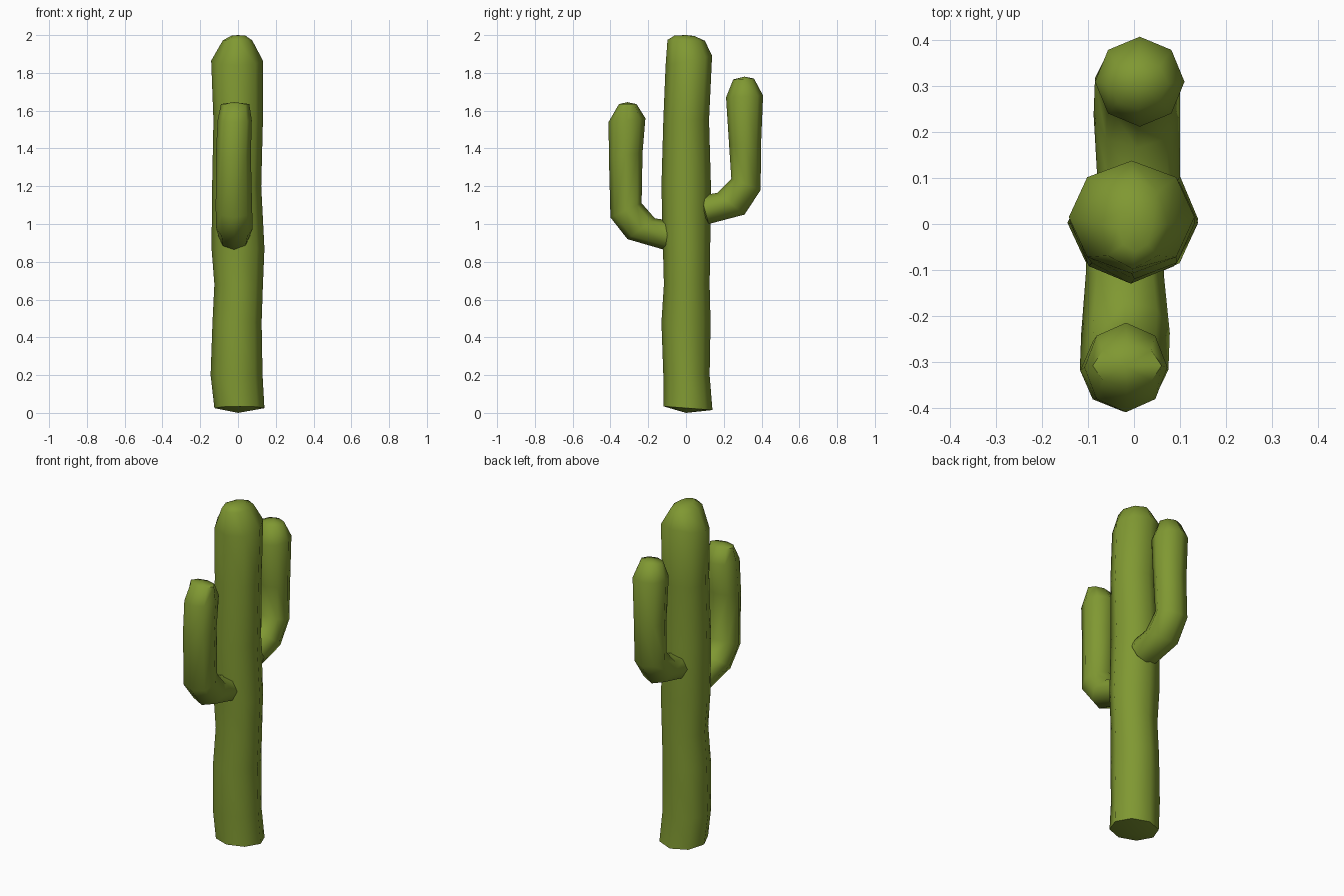
import bpy, bmesh, math
from mathutils import Vector

green = bpy.data.materials.new("cactus green")
green.diffuse_color = (0.215, 0.315, 0.032, 1)


def stem(name, rings, start, end, sides=8):
    """Loft octagon rings given as (y1, z1, y2, z2, x_min, x_max), closed by fans."""
    bm = bmesh.new()
    loops = []
    for y1, z1, y2, z2, xa, xb in rings:
        c = Vector(((xa + xb) / 2, (y1 + y2) / 2, (z1 + z2) / 2))
        v = Vector((0, (y1 - y2) / 2, (z1 - z2) / 2))
        w = Vector(((xb - xa) / 2, 0, 0))
        angles = [2 * math.pi * i / sides for i in range(sides)]
        loops.append([bm.verts.new(c + v * math.cos(a) + w * math.sin(a)) for a in angles])
    for a, b in zip(loops, loops[1:]):
        for i in range(sides):
            j = (i + 1) % sides
            bm.faces.new((a[i], a[j], b[j], b[i]))
    for loop, tip in ((loops[0], start), (loops[-1], end)):
        t = bm.verts.new(tip)
        for i in range(sides):
            bm.faces.new((loop[i], loop[(i + 1) % sides], t))
    bmesh.ops.recalc_face_normals(bm, faces=bm.faces)
    me = bpy.data.meshes.new(name)
    bm.to_mesh(me)
    bm.free()
    me.materials.append(green)
    ob = bpy.data.objects.new(name, me)
    bpy.context.collection.objects.link(ob)
    bpy.context.view_layer.objects.active = ob
    ob.select_set(True)
    bpy.ops.object.shade_smooth_by_angle(angle=math.radians(60))
    ob.select_set(False)


# Trunk, slightly wobbly with a rounded crown
stem("trunk", [
    (0.14, 0.015, -0.12, 0.035, -0.125, 0.14),
    (0.125, 0.20, -0.12, 0.20, -0.145, 0.13),
    (0.13, 0.48, -0.13, 0.48, -0.135, 0.125),
    (0.125, 0.68, -0.117, 0.68, -0.125, 0.132),
    (0.128, 0.87, -0.122, 0.87, -0.14, 0.14),
    (0.132, 1.20, -0.13, 1.20, -0.137, 0.123),
    (0.122, 1.55, -0.12, 1.55, -0.13, 0.132),
    (0.138, 1.89, -0.108, 1.84, -0.142, 0.132),
    (0.10, 1.97, -0.098, 1.975, -0.08, 0.075),
    (0.045, 1.995, -0.06, 1.998, -0.035, 0.04),
], (0, 0, 0), (0, 0, 2.0))

# Front arm, bending up from the trunk
stem("front_arm", [
    (-0.08, 0.86, -0.08, 1.015, -0.105, 0.065),
    (-0.12, 0.865, -0.10, 1.02, -0.105, 0.065),
    (-0.31, 0.92, -0.165, 1.03, -0.115, 0.078),
    (-0.40, 1.035, -0.235, 1.11, -0.118, 0.075),
    (-0.408, 1.35, -0.23, 1.38, -0.117, 0.068),
    (-0.41, 1.54, -0.215, 1.56, -0.108, 0.073),
    (-0.355, 1.635, -0.262, 1.635, -0.09, 0.06),
], (-0.02, -0.05, 0.94), (-0.02, -0.31, 1.645))

# Back arm, attached a little higher
stem("back_arm", [
    (0.12, 1.00, 0.08, 1.15, -0.08, 0.10),
    (0.31, 1.05, 0.165, 1.165, -0.088, 0.10),
    (0.395, 1.18, 0.24, 1.24, -0.085, 0.10),
    (0.397, 1.42, 0.228, 1.42, -0.078, 0.105),
    (0.408, 1.68, 0.212, 1.67, -0.085, 0.11),
    (0.36, 1.77, 0.25, 1.765, -0.055, 0.075),
], (0.01, 0.07, 1.06), (0.01, 0.31, 1.78))
